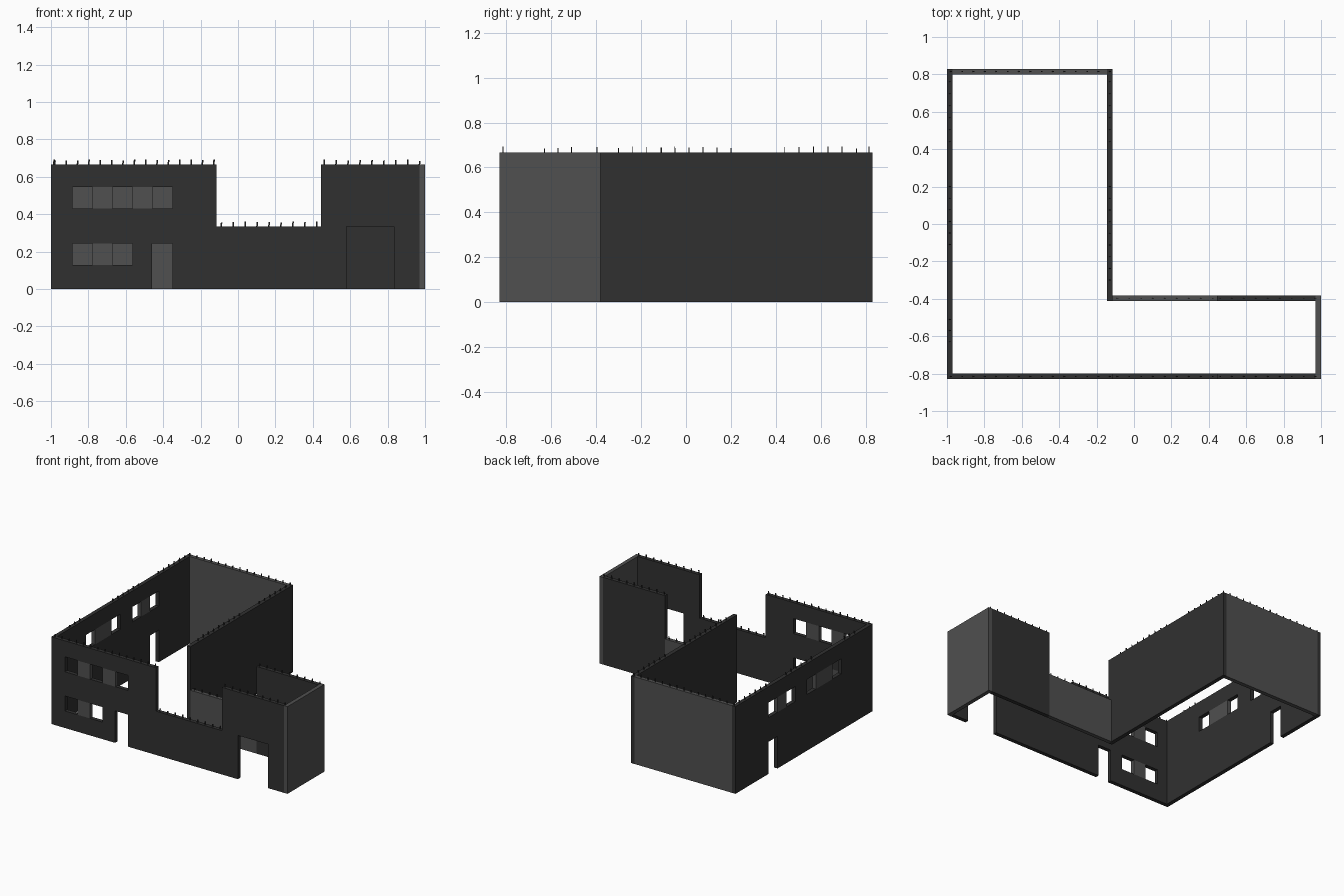
import bpy, bmesh, random

if "Cube" in bpy.data.objects:
    bpy.data.objects.remove(bpy.data.objects["Cube"])

random.seed(4)
H, LOW, T = 0.667, 0.335, 0.03
X0, X1, Y0, Y1 = -1.0, 1.0, -0.83, 0.83
XI, YI = -0.115, -0.382          # outer faces of the inner corner walls
STEP = 0.445                     # right end of the lowered stretch
UP, DN = (0.43, 0.545), (0.13, 0.245)
W = 0.107                        # window module


def material(name, v):
    m = bpy.data.materials.new(name)
    m.diffuse_color = (v, v, v, 1)
    m.use_nodes = True
    m.node_tree.nodes["Principled BSDF"].inputs["Base Color"].default_value = m.diffuse_color
    return m


DARK, LIGHT = material("dark_wall", 0.03), material("pale_wall", 0.08)


def wall(name, axis, u0, u1, c, holes=(), panels=(), pale=False):
    """Straight wall from u0 to u1, with rectangular holes and flush pale panels."""
    rects = list(holes) + list(panels)
    us = sorted({u0, u1} | {u for r in rects for u in r[:2]})
    zs = sorted({0, H} | {z for r in rects for z in r[2:]})
    bm = bmesh.new()

    def inside(rs, i, k):
        u, z = (us[i] + us[i + 1]) / 2, (zs[k] + zs[k + 1]) / 2
        return any(r[0] < u < r[1] and r[2] < z < r[3] for r in rs)

    def solid(i, k):
        return (0 <= i < len(us) - 1 and 0 <= k < len(zs) - 1
                and not inside(holes, i, k))

    def quad(pts, mat):
        f = bm.faces.new([bm.verts.new((u, d, z) if axis == 'X' else (d, u, z))
                          for u, d, z in pts])
        f.material_index = mat

    for i in range(len(us) - 1):
        for k in range(len(zs) - 1):
            if not solid(i, k):
                continue
            a, b, p, q, e = us[i], us[i + 1], zs[k], zs[k + 1], c + T
            m = 1 if pale or inside(panels, i, k) else 0
            quad([(a, c, p), (b, c, p), (b, c, q), (a, c, q)], m)
            quad([(a, e, p), (a, e, q), (b, e, q), (b, e, p)], m)
            for di, dk, pts in (
                    (-1, 0, [(a, c, p), (a, c, q), (a, e, q), (a, e, p)]),
                    (1, 0, [(b, c, p), (b, e, p), (b, e, q), (b, c, q)]),
                    (0, -1, [(a, c, p), (a, e, p), (b, e, p), (b, c, p)]),
                    (0, 1, [(a, c, q), (b, c, q), (b, e, q), (a, e, q)])):
                if not solid(i + di, k + dk):
                    quad(pts, m)
    bmesh.ops.remove_doubles(bm, verts=bm.verts, dist=1e-5)
    bmesh.ops.recalc_face_normals(bm, faces=bm.faces)
    me = bpy.data.meshes.new(name)
    bm.to_mesh(me)
    bm.free()
    me.materials.append(DARK)
    me.materials.append(LIGHT)
    bpy.context.collection.objects.link(bpy.data.objects.new(name, me))


def row(start, n, z):
    """Alternating open windows and panels: returns (holes, panels)."""
    cells = [(start + i * W, start + (i + 1) * W, *z) for i in range(n)]
    return cells[::2], cells[1::2]


# Front wall with windows, door, wide gate and lowered middle
h1, p1 = row(-0.885, 5, UP)
h2, p2 = row(-0.885, 3, DN)
wall("front_wall", 'X', X0 + T, X1 - T, Y0,
     h1 + h2 + [(-0.46, -0.35, 0, 0.245), (0.58, 0.835, 0, LOW), (XI, STEP, LOW, H)],
     p1 + p2)

# Left wall with two window groups and a side door
h3, p3 = row(0.107, 3, UP)
wall("left_wall", 'Y', Y0, Y1, X0,
     h3 + [(-0.45, -0.343, *UP), (-0.142, -0.035, *UP), (0.321, 0.428, 0, 0.245)],
     p3 + [(-0.343, -0.142, *UP)])

# Remaining plain walls of the L plan
wall("back_wall", 'X', X0 + T, XI - T, Y1 - T, pale=True)
wall("inner_wall", 'Y', YI - T, Y1, XI - T)
wall("right_end_wall", 'Y', Y0, YI, X1 - T, pale=True)
wall("wing_back_wall", 'X', XI, X1 - T, YI - T,
     [(XI, STEP, LOW, H)], [(XI, STEP, 0, LOW)])

# Thin pins standing along the wall tops
pins = bmesh.new()


def pin(x, y, z):
    h, w = random.uniform(0.018, 0.026), 0.004
    r = bmesh.ops.create_cube(pins, size=1)
    for v in r["verts"]:
        top = v.co.z > 0
        v.co = (x + v.co.x * w * 2 + (0.002 if top else 0), y + v.co.y * w,
                z + (h if top else -0.002))


def span(a, b, step=0.062):
    n = round((b - a) / step)
    return [a + (b - a) * i / n for i in range(n + 1)]


yf, yb, yw = Y0 + T / 2, Y1 - T / 2, YI - T / 2
for x in span(-0.98, -0.13):
    pin(x, yf, H)
    pin(x, yb, H)
for y in (yf, yw):
    for x in span(-0.09, 0.42):
        pin(x, y, LOW)
    for x in span(0.46, 0.97):
        pin(x, y, H)
for y in [-0.63, -0.57, -0.51] + span(-0.11, 0.2) + span(0.44, 0.76):
    pin(X0 + T / 2, y, H)
for y in span(-0.3, 0.2) + span(0.44, 0.76):
    pin(XI - T / 2, y, H)
me = bpy.data.meshes.new("wall_top_pins")
pins.to_mesh(me)
pins.free()
me.materials.append(DARK)
bpy.context.collection.objects.link(bpy.data.objects.new("wall_top_pins", me))
